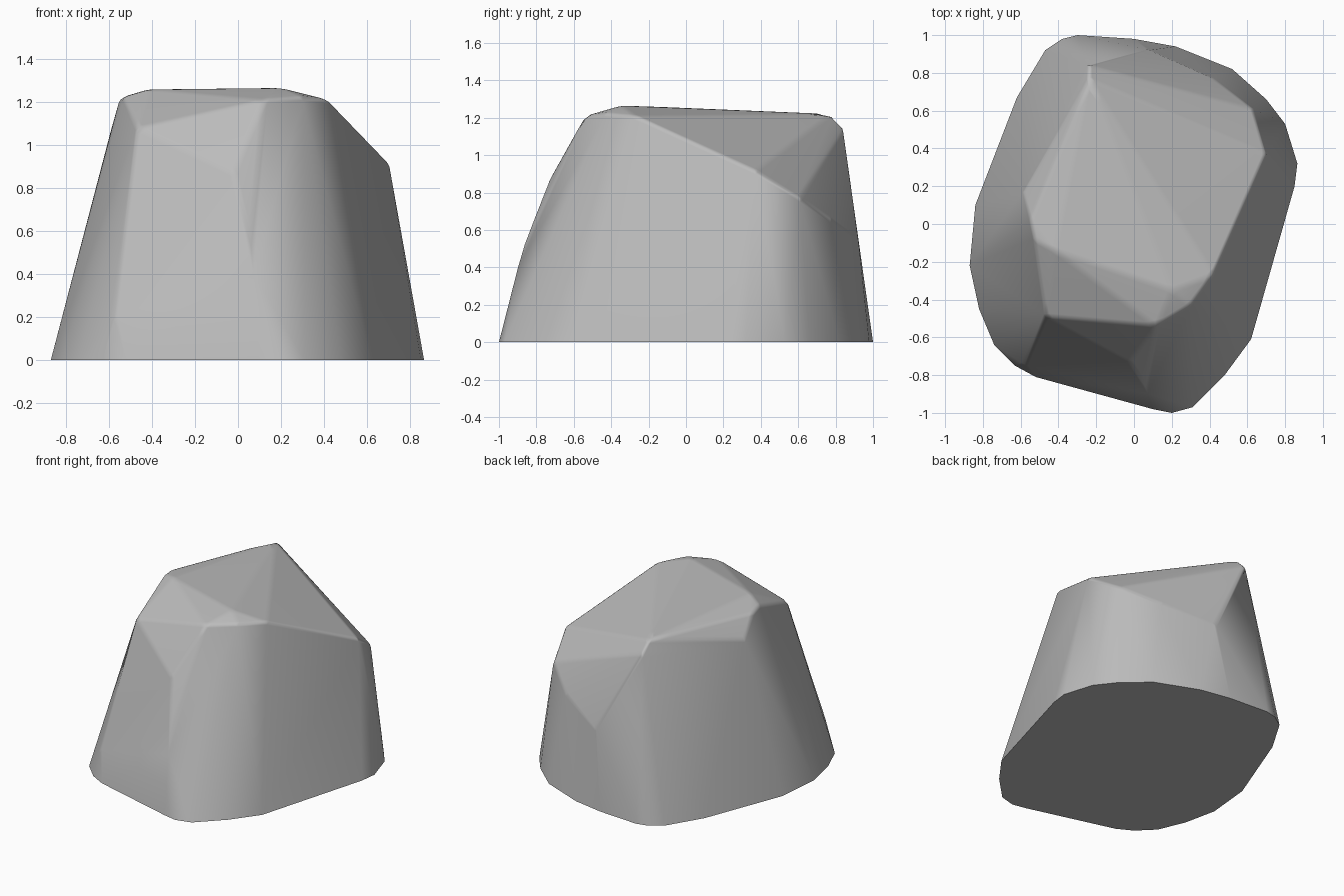
import bpy, bmesh, math

cube = bpy.data.objects.get("Cube")
if cube:
    bpy.data.objects.remove(cube, do_unlink=True)

# Ground outline of the boulder
base = [(-.84, .1), (-.87, -.22), (-.82, -.45), (-.74, -.64), (-.63, -.75), (-.52, -.81),
        (.1, -.98), (.2, -1), (.31, -.97), (.48, -.8), (.62, -.61), (.85, .2),
        (.865, .32), (.8, .53), (.7, .66), (.52, .82), (.22, .94), (0, .98),
        (-.3, 1), (-.38, .98), (-.47, .92), (-.62, .67)]

# Chipped shoulders partway up the sides
shoulders = [(-.02, -.73, .87), (.06, -.87, .52), (-.15, -.83, .4), (-.58, -.745, .2),
             (.7, .37, .92), (.63, .61, .77), (.42, .77, .66), (.08, .92, .56)]

# Sloping crown with its ridge
crown = [(-.47, -.49, 1.08), (.12, -.54, 1.21), (.3, -.43, 1.225), (.42, -.27, 1.21),
         (.2, -.35, 1.265), (-.42, -.14, 1.258), (-.53, -.08, 1.225), (-.55, .02, 1.215),
         (-.585, .17, 1.09), (-.24, .77, 1.22), (-.24, .84, 1.15)]

# Wrap the points in a faceted convex shell
bm = bmesh.new()
for p in [(x, y, 0) for x, y in base] + shoulders + crown:
    bm.verts.new(p)
hull = bmesh.ops.convex_hull(bm, input=bm.verts[:])
loose = [v for v in bm.verts if not v.link_faces]
bmesh.ops.delete(bm, geom=loose, context='VERTS')
bmesh.ops.dissolve_limit(bm, angle_limit=math.radians(3), verts=bm.verts[:], edges=bm.edges[:])
bmesh.ops.recalc_face_normals(bm, faces=bm.faces[:])

# Worn edges everywhere except round the flat underside
worn = [e for e in bm.edges if max(v.co.z for v in e.verts) > .01
        and e.calc_face_angle(0) > math.radians(12)
        and min(v.co.z for v in e.verts) > .01]
bmesh.ops.bevel(bm, geom=worn, offset=.02, segments=2, profile=.5,
                affect='EDGES', clamp_overlap=True)
bmesh.ops.triangulate(bm, faces=[f for f in bm.faces if f.normal.z > -.9])

mesh = bpy.data.meshes.new("boulder")
bm.to_mesh(mesh)
bm.free()
boulder = bpy.data.objects.new("boulder", mesh)
bpy.context.collection.objects.link(boulder)

# Grey stone
stone = bpy.data.materials.new("grey stone")
stone.use_nodes = True
colour = (.5, .5, .5, 1)
stone.diffuse_color = colour
stone.node_tree.nodes["Principled BSDF"].inputs["Base Color"].default_value = colour
mesh.materials.append(stone)

# Smooth stone with a crisp ground edge
bpy.context.view_layer.objects.active = boulder
boulder.select_set(True)
bpy.ops.object.shade_smooth_by_angle(angle=math.radians(40))
weighted = boulder.modifiers.new("soft facets", 'WEIGHTED_NORMAL')
weighted.keep_sharp = True
